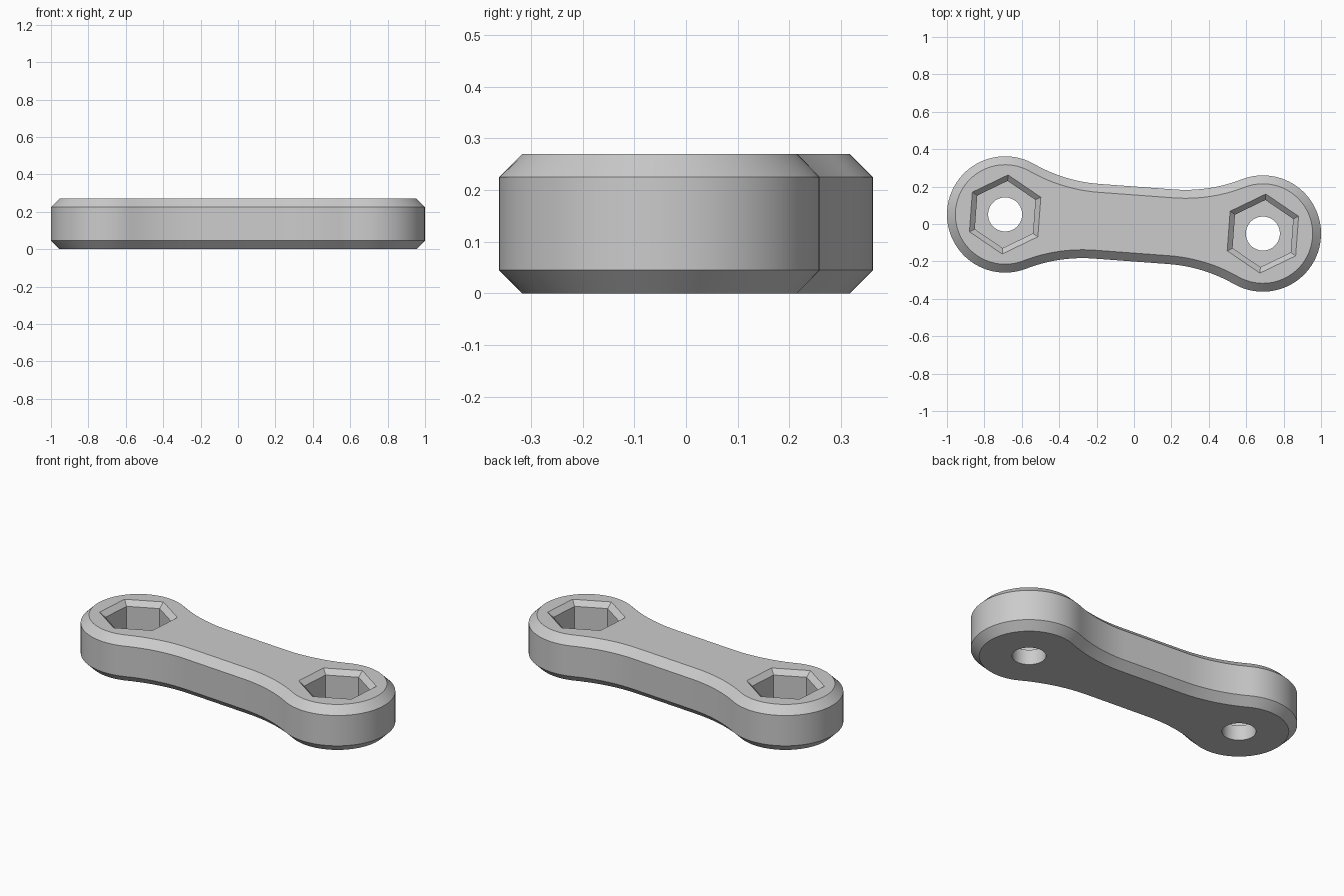
import bpy, bmesh
from math import sin, cos, pi, atan2

HEIGHT, CHAMFER = 0.27, 0.045
HUB_X, HUB_R = 0.691, 0.311        # hub centre distance and radius
WAIST, FILLET_X = 0.2, 0.2         # half width and end of the straight waist
TILT = -atan2(0.051, 0.689)

cube = bpy.data.objects.get("Cube")
if cube:
    bpy.data.objects.remove(cube, do_unlink=True)

grey = bpy.data.materials.new("plain_grey")
grey.use_nodes = True
grey.diffuse_color = (0.6, 0.6, 0.6, 1)
grey.node_tree.nodes["Principled BSDF"].inputs["Base Color"].default_value = (0.6, 0.6, 0.6, 1)


def arc(cx, cy, r, start, end, n):
    return [(cx + r * cos(start + (end - start) * i / n),
             cy + r * sin(start + (end - start) * i / n)) for i in range(n + 1)]


def outline(inset):
    """Two round hubs joined to a straight waist by tangent fillets."""
    d = HUB_X - FILLET_X
    r = (d * d + WAIST ** 2 - HUB_R ** 2) / (2 * (HUB_R - WAIST))
    a = atan2(WAIST + r, -d)
    half = arc(FILLET_X, -WAIST - r, r + inset, pi / 2, pi - a, 12)
    half += arc(HUB_X, 0, HUB_R - inset, -a, a, 48)[1:]
    half += arc(FILLET_X, WAIST + r, r + inset, a - pi, -pi / 2, 12)[1:]
    return half + [(-x, -y) for x, y in half]


def polygon(cx, r, sides):
    return arc(cx, 0, r, pi / 2, pi / 2 + 2 * pi, sides)[:-1]


def loft(name, rings):
    """Closed solid through (outline, z) rings, from bottom to top."""
    bm = bmesh.new()
    loops = [[bm.verts.new((x * cos(TILT) - y * sin(TILT), x * sin(TILT) + y * cos(TILT), z))
              for x, y in pts] for pts, z in rings]
    n = len(loops[0])
    for low, high in zip(loops, loops[1:]):
        for i in range(n):
            j = (i + 1) % n
            bm.faces.new((low[i], low[j], high[j], high[i]))
    bm.faces.new(loops[0][::-1])
    bm.faces.new(loops[-1])
    mesh = bpy.data.meshes.new(name)
    bm.to_mesh(mesh)
    bm.free()
    mesh.materials.append(grey)
    obj = bpy.data.objects.new(name, mesh)
    bpy.context.collection.objects.link(obj)
    return obj


# Chamfered link body
body = loft("link_body", [(outline(CHAMFER), 0), (outline(0), CHAMFER),
                          (outline(0), HEIGHT - CHAMFER), (outline(CHAMFER), HEIGHT)])

# Hexagonal pockets with a bevelled rim, and round through holes
bevel, pocket_r = 0.028, 0.18
cutters = []
for cx in (-HUB_X, HUB_X):
    cutters.append(loft("pocket_cutter", [
        (polygon(cx, pocket_r, 6), 0.09),
        (polygon(cx, pocket_r, 6), HEIGHT - bevel),
        (polygon(cx, pocket_r + 0.064, 6), HEIGHT + bevel)]))
    cutters.append(loft("hole_cutter", [(polygon(cx, 0.091, 48), -0.1),
                                        (polygon(cx, 0.091, 48), 0.2)]))

bpy.ops.object.select_all(action='DESELECT')
body.select_set(True)
bpy.context.view_layer.objects.active = body
for cutter in cutters:
    cutter.hide_render = True
    mod = body.modifiers.new("cut", 'BOOLEAN')
    mod.operation, mod.solver, mod.object = 'DIFFERENCE', 'EXACT', cutter
    bpy.ops.object.modifier_apply(modifier=mod.name)
    bpy.data.objects.remove(cutter, do_unlink=True)

bpy.ops.object.shade_smooth_by_angle(angle=pi / 6)
